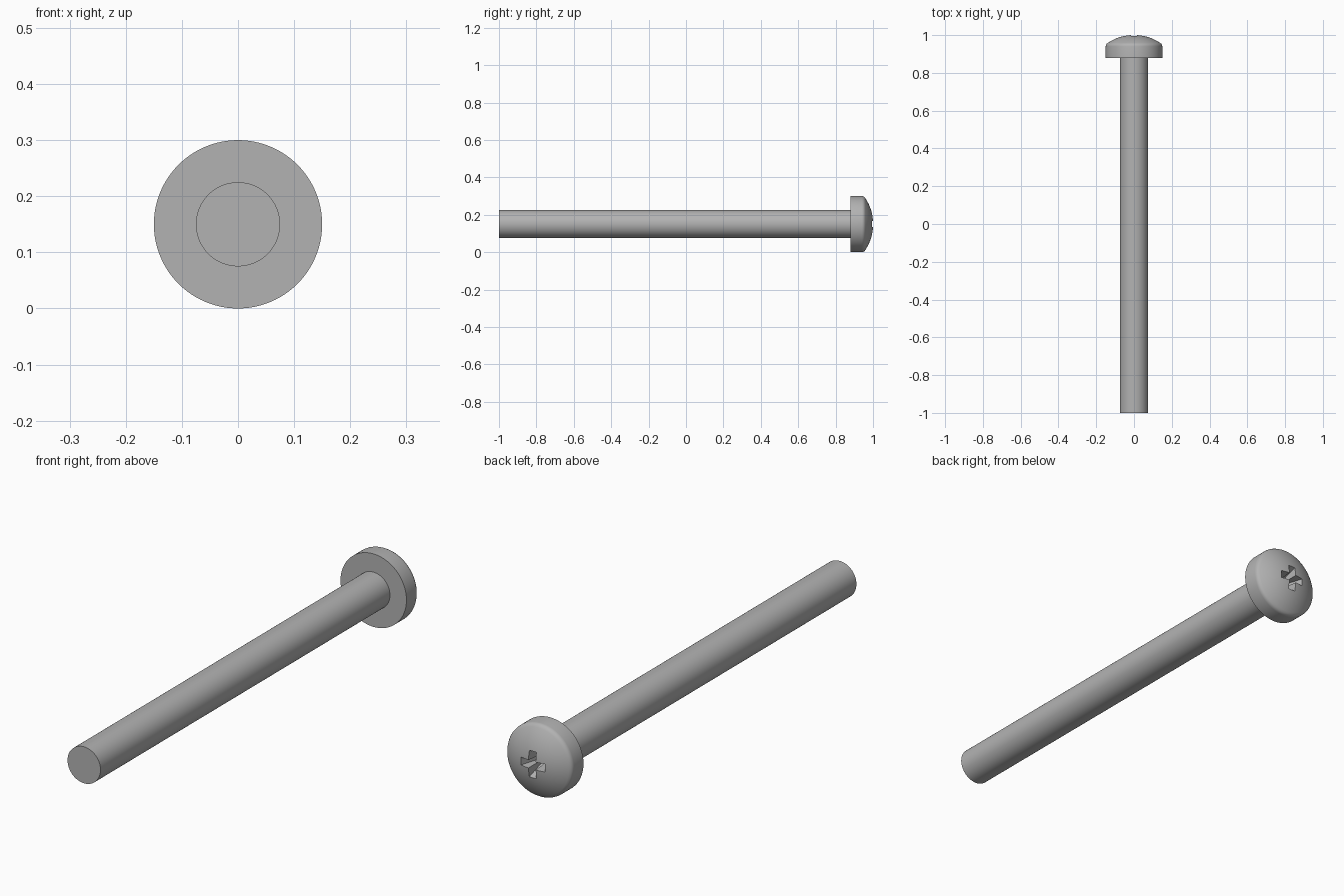
import bpy, bmesh, math
from mathutils import Vector, Matrix

cube = bpy.data.objects.get("Cube")
if cube:
    bpy.data.objects.remove(cube)

AXIS_Z = 0.15      # height of the screw axis
HEAD_R = 0.15
SHAFT_R = 0.075
HEAD_BACK = 0.88
CROWN = 1.001      # dome apex before the recess is cut

steel = bpy.data.materials.new("grey_steel")
steel.use_nodes = True
steel.diffuse_color = (0.45, 0.45, 0.45, 1)
steel.node_tree.nodes["Principled BSDF"].inputs["Base Color"].default_value = steel.diffuse_color


def finish(name, bm):
    bmesh.ops.recalc_face_normals(bm, faces=bm.faces)
    mesh = bpy.data.meshes.new(name)
    bm.to_mesh(mesh)
    bm.free()
    mesh.materials.append(steel)
    obj = bpy.data.objects.new(name, mesh)
    bpy.context.collection.objects.link(obj)
    obj.location.z = AXIS_Z
    return obj


def lathe(name, profile, steps=96):
    """Turn (radius, y) points around the y axis."""
    bm = bmesh.new()
    verts = [bm.verts.new((r, y, 0)) for r, y in profile]
    edges = [bm.edges.new(pair) for pair in zip(verts, verts[1:])]
    bmesh.ops.spin(bm, geom=verts + edges, cent=(0, 0, 0), axis=(0, 1, 0),
                   angle=math.tau, steps=steps)
    bmesh.ops.remove_doubles(bm, verts=bm.verts, dist=1e-5)
    return finish(name, bm)


def smooth(obj):
    bpy.ops.object.select_all(action='DESELECT')
    obj.select_set(True)
    bpy.context.view_layer.objects.active = obj
    bpy.ops.object.shade_smooth_by_angle(angle=math.radians(30))


# Plain shaft
shaft = lathe("shaft", [(0, -1), (SHAFT_R, -1), (SHAFT_R, HEAD_BACK), (0, HEAD_BACK)])
smooth(shaft)

# Pan head: straight rim, small rounded shoulder, shallow dome
shoulder_r, shoulder_y = 0.138, 0.959
sag = CROWN - shoulder_y
dome_r = (shoulder_r ** 2 + sag ** 2) / (2 * sag)
profile = [(0, HEAD_BACK), (HEAD_R, HEAD_BACK), (HEAD_R, 0.94),
           (0.149, 0.947), (0.145, 0.954)]
for i in range(13):
    a = math.asin(shoulder_r / dome_r) * (1 - i / 12)
    profile.append((dome_r * math.sin(a), CROWN - dome_r * (1 - math.cos(a))))
head = lathe("head", profile)


# Cross recess: a cross outline tapering to a narrow cross at the bottom
def cross_ring(bm, y, reach, half):
    ring = []
    for k in range(4):
        turn = Matrix.Rotation(k * math.pi / 2, 3, 'Y')
        for x, z in ((reach, half), (reach, -half), (half, -half)):
            ring.append(bm.verts.new(turn @ Vector((x, y, z))))
    return ring


bm = bmesh.new()
top = cross_ring(bm, 1.03, 0.069, 0.018)
bottom = cross_ring(bm, 0.92, 0.024, 0.012)
bm.faces.new(top)
bm.faces.new(bottom)
for i in range(12):
    j = (i + 1) % 12
    bm.faces.new((top[i], top[j], bottom[j], bottom[i]))
cutter = finish("recess_cutter", bm)
cutter.hide_render = True

cut = head.modifiers.new("recess", 'BOOLEAN')
cut.operation = 'DIFFERENCE'
cut.solver = 'EXACT'
cut.object = cutter
bpy.context.view_layer.objects.active = head
bpy.ops.object.modifier_apply(modifier=cut.name)
bpy.data.objects.remove(cutter)
smooth(head)
